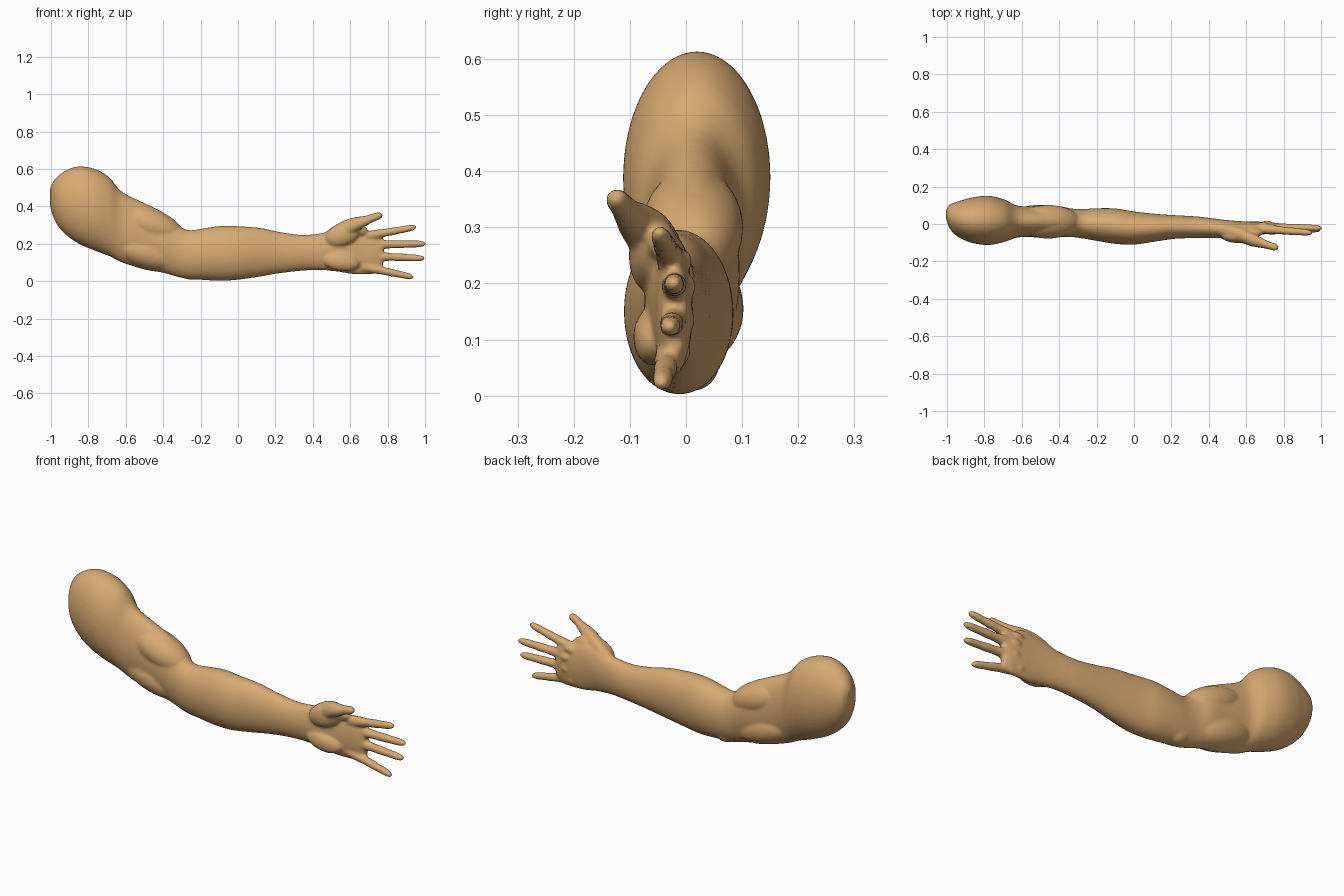
import bpy, bmesh, math
from mathutils import Matrix, Vector

cube = bpy.data.objects.get("Cube")
if cube:
    bpy.data.objects.remove(cube, do_unlink=True)

bm = bmesh.new()


def catmull(a, b, c, d, t):
    return 0.5 * (2 * b + (c - a) * t + (2 * a - 5 * b + 4 * c - d) * t * t
                  + (3 * b - a - 3 * c + d) * t ** 3)


def loft(sections, sides, steps=4):
    """Smooth skin through oval slices (x, y low, y high, z low, z high)."""
    s = [sections[0]] + list(sections) + [sections[-1]]
    rows = [[catmull(*v, k / steps) for v in zip(*s[i:i + 4])]
            for i in range(len(sections) - 1) for k in range(steps)]
    rows.append(sections[-1])
    rings = []
    for x, y0, y1, z0, z1 in rows:
        ring = []
        for k in range(sides):
            a = math.tau * k / sides
            ring.append(bm.verts.new((x, (y0 + y1) / 2 + (y1 - y0) / 2 * math.cos(a),
                                      (z0 + z1) / 2 + (z1 - z0) / 2 * math.sin(a))))
        rings.append(ring)
    for r, q in zip(rings, rings[1:]):
        for k in range(sides):
            j = (k + 1) % sides
            bm.faces.new((r[k], r[j], q[j], q[k]))
    bm.faces.new(rings[0][::-1])
    bm.faces.new(rings[-1])


def muscle(centre, radii, slope=0):
    """Ellipsoid bulge, tipped downward along +x by slope degrees."""
    m = (Matrix.Translation(centre) @ Matrix.Rotation(math.radians(slope), 4, 'Y')
         @ Matrix.Diagonal((*radii, 1)))
    bmesh.ops.create_uvsphere(bm, u_segments=32, v_segments=20, radius=1, matrix=m)


def digit(base, tip, r0, r1):
    """Tapered finger with soft joints and a rounded tip."""
    a, b = Vector(base), Vector(tip)
    rows = []
    for t, f in ((0, 1), (.25, 1), (.42, .92), (.55, 1), (.7, .95), (.8, 1),
                 (.9, .95), (.96, .75), (.99, .45), (1, .15)):
        c, r = a.lerp(b, t), (r0 + (r1 - r0) * t) * f
        rows.append((c.x, c.y - r, c.y + r, c.z - r, c.z + r))
    loft(rows, 16)


# Shoulder, upper arm and forearm down to the wrist
loft([(-1.005, .03, .07, .40, .50), (-.99, -.015, .10, .35, .53),
      (-.96, -.055, .115, .29, .565), (-.91, -.085, .13, .24, .598),
      (-.85, -.105, .145, .20, .614), (-.77, -.112, .15, .165, .602),
      (-.69, -.095, .13, .135, .558), (-.62, -.072, .097, .10, .478),
      (-.5, -.068, .095, .062, .418), (-.4, -.07, .095, .045, .368),
      (-.33, -.07, .082, .025, .308), (-.27, -.078, .08, .012, .274),
      (-.2, -.09, .084, .008, .28), (-.1, -.106, .083, .002, .295),
      (0, -.11, .067, .008, .294), (.12, -.093, .054, .025, .285),
      (.22, -.079, .047, .042, .264), (.34, -.075, .04, .056, .248),
      (.44, -.075, .028, .06, .256), (.5, -.074, .02, .055, .272)], 40)

# Palm
loft([(.4, -.07, .03, .07, .245), (.47, -.073, .024, .058, .262),
      (.54, -.073, .017, .05, .285), (.61, -.066, .013, .038, .287),
      (.68, -.057, .012, .036, .268), (.74, -.05, .009, .042, .257),
      (.775, -.04, 0, .07, .235)], 32)

# Muscle bulges: biceps, triceps, elbow, thumb pad, heel of the hand
muscle((-.46, .012, .3), (.18, .09, .085), 22)
muscle((-.5, .015, .155), (.2, .088, .085), 18)
muscle((-.25, .01, .06), (.07, .05, .052), 5)
muscle((.56, -.066, .25), (.095, .036, .06), -20)
muscle((.55, -.06, .105), (.1, .034, .05), 8)

# Four fingers, each with a knuckle on the back of the hand
for base, tip in (((.68, -.025, .24), (.955, -.048, .29)),
                  ((.7, -.018, .195), (1.006, -.022, .2)),
                  ((.7, -.02, .135), (1.0, -.03, .122)),
                  ((.67, -.028, .078), (.94, -.044, .021))):
    digit(base, tip, .027, .017)
    muscle((base[0] + .01, base[1] + .014, base[2]), (.035, .022, .022))

# Thumb and the web behind it
loft([(.45, -.06, 0, .19, .25), (.52, -.085, -.005, .21, .3),
      (.58, -.104, -.02, .235, .33), (.63, -.12, -.045, .265, .343),
      (.68, -.128, -.072, .292, .35), (.72, -.136, -.092, .315, .362),
      (.75, -.143, -.102, .327, .369), (.765, -.139, -.108, .336, .366),
      (.774, -.13, -.118, .346, .356)], 20)
muscle((.62, -.045, .275), (.075, .028, .035), 5)

bmesh.ops.recalc_face_normals(bm, faces=bm.faces)
mesh = bpy.data.meshes.new("arm")
bm.to_mesh(mesh)
bm.free()
arm = bpy.data.objects.new("arm", mesh)
bpy.context.collection.objects.link(arm)

# Single skin colour
skin = bpy.data.materials.new("tan skin")
skin.use_nodes = True
skin.diffuse_color = (.68, .4, .165, 1)
skin.node_tree.nodes["Principled BSDF"].inputs["Base Color"].default_value = (.68, .4, .165, 1)
mesh.materials.append(skin)

# Fuse the overlapping parts into one smooth skin
fuse = arm.modifiers.new("fuse", 'REMESH')
fuse.mode = 'VOXEL'
fuse.voxel_size = .007
fuse.use_smooth_shade = True
relax = arm.modifiers.new("relax", 'SMOOTH')
relax.factor = .5
relax.iterations = 6
